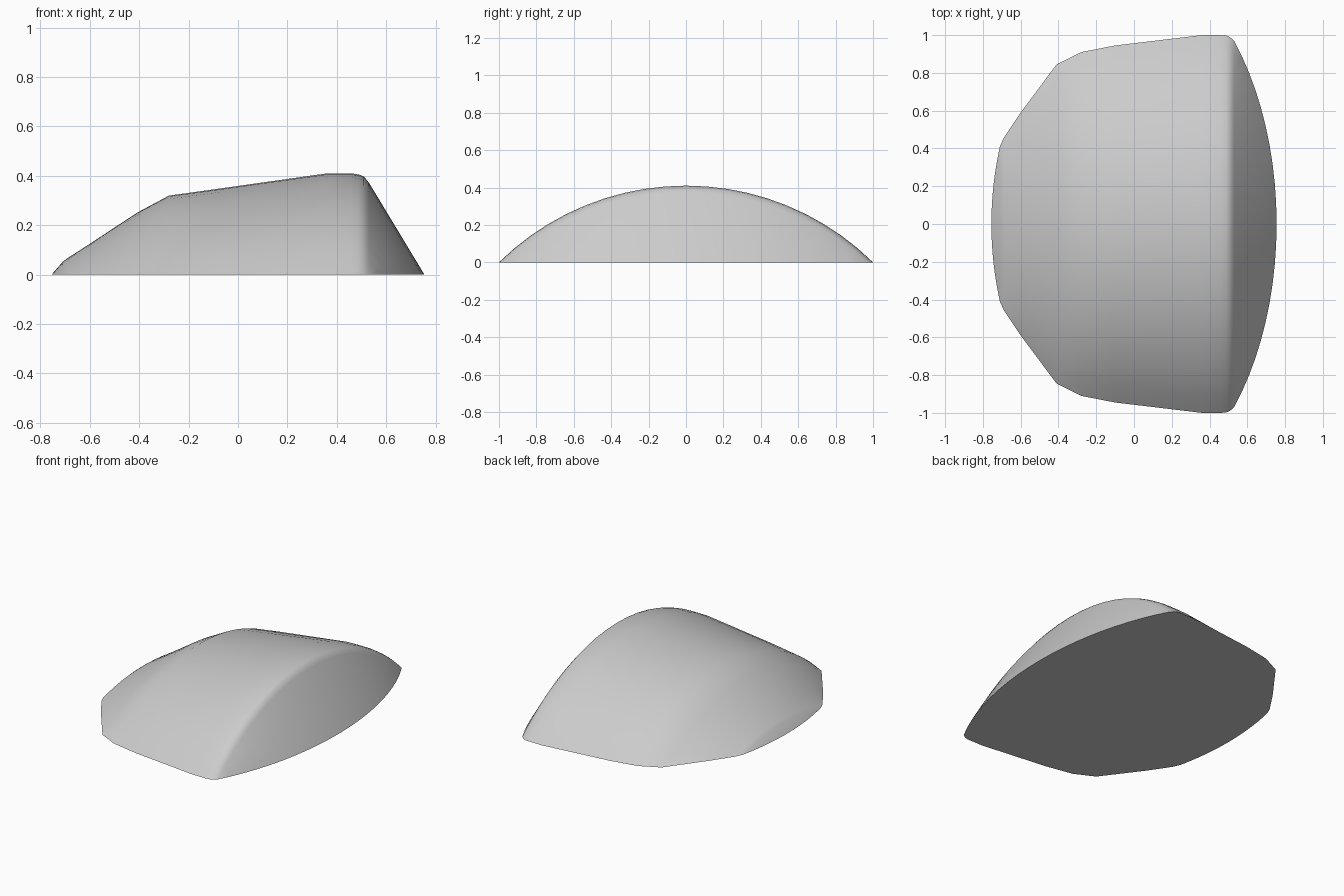
import bpy, bmesh, math

cube = bpy.data.objects.get("Cube")
if cube:
    bpy.data.objects.remove(cube)

SEGMENTS = 20

# Cross-sections along x: position, half width, crown height
SECTIONS = [
    (-0.71, 0.41, 0.052), (-0.69, 0.455, 0.067), (-0.60, 0.59, 0.125),
    (-0.41, 0.845, 0.25), (-0.28, 0.91, 0.32), (-0.10, 0.945, 0.345),
    (0.36, 1.0, 0.41), (0.46, 1.0, 0.41), (0.49, 0.997, 0.405),
    (0.51, 0.988, 0.398), (0.53, 0.97, 0.373),
]


def arc(half_width, height):
    """Points (y, z) of a circular arc standing on z = 0."""
    radius = (half_width ** 2 + height ** 2) / (2 * height)
    reach = math.asin(half_width / radius)
    for i in range(SEGMENTS + 1):
        a = reach * (2 * i / SEGMENTS - 1)
        yield radius * math.sin(a), max(0, radius * math.cos(a) - radius + height)


def end_row(section, tip):
    """Slide an arc's points down a slope to the ground."""
    x, width, height = section
    return [(x + (tip - x) * z / height, y, 0) for y, z in arc(width, height)]


# Rows of the shell from the low nose to the steep end
rows = [end_row(SECTIONS[0], -0.755)]
rows += [[(x, y, z) for y, z in arc(w, h)] for x, w, h in SECTIONS]
rows.append(end_row(SECTIONS[-1], 0.755))

bm = bmesh.new()
grid = [[bm.verts.new(p) for p in row] for row in rows]
for a, b in zip(grid, grid[1:]):
    for i in range(SEGMENTS):
        bm.faces.new((a[i], b[i], b[i + 1], a[i + 1]))
bmesh.ops.remove_doubles(bm, verts=bm.verts, dist=0.0005)

# Flat underside
rim = [e for e in bm.edges if e.is_boundary]
bmesh.ops.contextual_create(bm, geom=rim)
bmesh.ops.recalc_face_normals(bm, faces=bm.faces)

mesh = bpy.data.meshes.new("domed_shell")
bm.to_mesh(mesh)
bm.free()
shell = bpy.data.objects.new("domed_shell", mesh)
bpy.context.collection.objects.link(shell)

# Plain grey finish
grey = bpy.data.materials.new("light_grey")
grey.use_nodes = True
grey.diffuse_color = (0.6, 0.6, 0.6, 1)
grey.node_tree.nodes["Principled BSDF"].inputs["Base Color"].default_value = grey.diffuse_color
mesh.materials.append(grey)

# Soft shading with a crisp ground edge
bpy.context.view_layer.objects.active = shell
shell.select_set(True)
bpy.ops.object.shade_smooth_by_angle(angle=math.radians(35))
